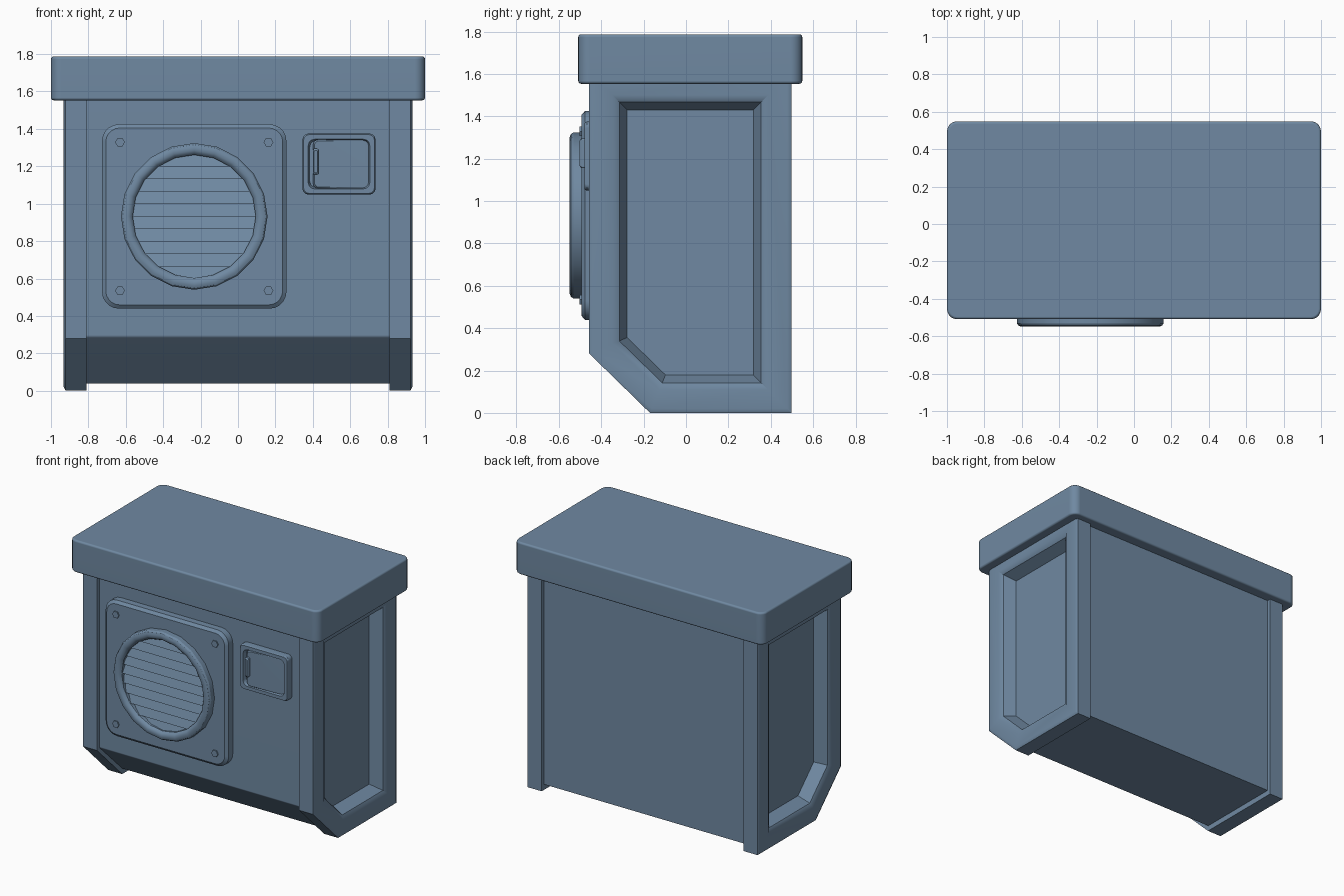
import bpy, bmesh, math

if "Cube" in bpy.data.objects:
    bpy.data.objects.remove(bpy.data.objects["Cube"])

blue = bpy.data.materials.new("steel blue")
blue.diffuse_color = (0.16, 0.25, 0.36, 1)
blue.use_nodes = True
blue.node_tree.nodes["Principled BSDF"].inputs["Base Color"].default_value = blue.diffuse_color


def finish(name, bm):
    bmesh.ops.recalc_face_normals(bm, faces=bm.faces[:])
    me = bpy.data.meshes.new(name)
    bm.to_mesh(me)
    bm.free()
    me.materials.append(blue)
    ob = bpy.data.objects.new(name, me)
    bpy.context.collection.objects.link(ob)
    bpy.ops.object.select_all(action='DESELECT')
    ob.select_set(True)
    bpy.context.view_layer.objects.active = ob
    bpy.ops.object.shade_smooth_by_angle(angle=math.radians(32))
    wn = ob.modifiers.new("flat_large_faces", 'WEIGHTED_NORMAL')
    wn.keep_sharp = True
    return ob


def loft(name, rings):
    """Skin a stack of matching rings and cap both ends."""
    bm = bmesh.new()
    vs = [[bm.verts.new(p) for p in r] for r in rings]
    n = len(vs[0])
    for a, b in zip(vs, vs[1:]):
        for i in range(n):
            j = (i + 1) % n
            bm.faces.new((a[i], a[j], b[j], b[i]))
    bm.faces.new(vs[0])
    bm.faces.new(vs[-1])
    return finish(name, bm)


def rrect(cx, cy, hx, hy, r, seg=5):
    """Rounded rectangle outline."""
    pts = []
    for k, (sx, sy) in enumerate([(1, 1), (-1, 1), (-1, -1), (1, -1)]):
        for i in range(seg + 1):
            a = math.pi / 2 * (k + i / seg)
            pts.append((cx + sx * (hx - r) + r * math.cos(a),
                        cy + sy * (hy - r) + r * math.sin(a)))
    return pts


def circle(cx, cz, r, n):
    return [(cx + r * math.cos(2 * math.pi * i / n),
             cz + r * math.sin(2 * math.pi * i / n)) for i in range(n)]


def at_y(pts, y):
    return [(x, y, z) for x, z in pts]


# Lid with rounded top and bottom edges
R = .014
arc = [(R * (1 - math.sin(a)), R * (1 - math.cos(a)))
       for a in (0, math.pi / 6, math.pi / 3, math.pi / 2)]
levels = [(1.553 + dz, d) for d, dz in arc] + [(1.787 - dz, d) for d, dz in reversed(arc)]
loft("lid", [[(x, y, z) for x, y in rrect(0, 0.02, 1 - d, 0.529 - d, 0.055 - d)]
             for z, d in levels])

# Main body with sloped lower front
body_profile = [(-.43, 1.6), (-.43, .298), (-.422, .283), (-.168, .04), (.47, .04), (.47, 1.6)]
loft("body", [[(x, y, z) for y, z in body_profile] for x in (-.83, .83)])

# Side panels with bevelled rim and deep recess, mirrored
bm = bmesh.new()
side_profile = [(-.457, 1.61), (-.457, .28), (-.17, 0), (.497, 0), (.497, 1.61)]
face = bm.faces.new([bm.verts.new((.81, y, z)) for y, z in side_profile])
new = bmesh.ops.extrude_face_region(bm, geom=[face], use_keep_orig=True)["geom"]
face = next(g for g in new if isinstance(g, bmesh.types.BMFace))
bmesh.ops.translate(bm, verts=face.verts[:], vec=(.112, 0, 0))
for inset, dx in [(.02, .01), (.09, 0), (.032, -.018), (.04, -.09)]:
    bm.normal_update()
    bmesh.ops.inset_region(bm, faces=[face], thickness=inset, use_even_offset=True)
    bmesh.ops.translate(bm, verts=face.verts[:], vec=(dx, 0, 0))
side = finish("side_panel", bm)
mirror = side.modifiers.new("mirror", 'MIRROR')
mirror.use_axis = (True, False, False)

# Vent plate
CX, CZ = -.234, .932
loft("vent_plate", [at_y(rrect(CX, CZ, h, h, r), y) for h, r, y in
                    [(.493, .09, -.42), (.493, .09, -.477), (.473, .075, -.494)]])

# Corner bolts
for sx in (-1, 1):
    for sz in (-1, 1):
        loft("plate_bolt", [at_y(circle(CX + sx * .397, CZ + sz * .397, .026, 6), y)
                            for y in (-.48, -.503)])

# Round vent rim
loft("vent_rim", [at_y(circle(CX, CZ, r, 20), y) for r, y in
                  [(.392, -.48), (.392, -.531), (.384, -.543), (.37, -.549),
                   (.352, -.549), (.338, -.541), (.329, -.528), (.329, -.485)]])

# Sloped louvre slats, each kept inside the rim
step = .067
for k in range(-5, 5):
    z = CZ + k * step
    lo, hi = (max(-.34, min(.34, v * step)) for v in (k, k + 1))
    w = [math.sqrt(.352 ** 2 - v * v) for v in (lo, hi)]
    prof = [(-.48, lo, w[0]), (-.521, lo, w[0]), (-.496, hi, w[1]), (-.48, hi, w[1])]
    loft("vent_slat", [[(CX + s * u, y, CZ + h) for y, h, u in prof] for s in (-1, 1)])

# Switch frame with recess
SX, SZ = .54, 1.212
loft("switch_frame", [at_y(rrect(SX, SZ, .195 - d, .163 - d, r, 3), y) for d, r, y in
                      [(0, .03, -.42), (0, .03, -.468), (.006, .028, -.478),
                       (.03, .035, -.478), (.038, .035, -.45)]])

# Switch paddle with slightly tilted front
paddle = []
for d, y, tilt in [(0, -.44, 0), (0, -.464, .006), (.006, -.47, .01)]:
    paddle.append([(x, y - tilt * (SX + .01 - x) / .15, z)
                   for x, z in rrect(SX + .01, SZ, .148 - d, .13 - d, .025, 3)])
loft("switch_paddle", paddle)

# Finger grip on the paddle
loft("switch_grip", [at_y(rrect(.416, 1.225, .014 - d, .07 - 2 * d, .008, 3), y)
                     for d, y in [(0, -.46), (0, -.494), (.005, -.502)]])
